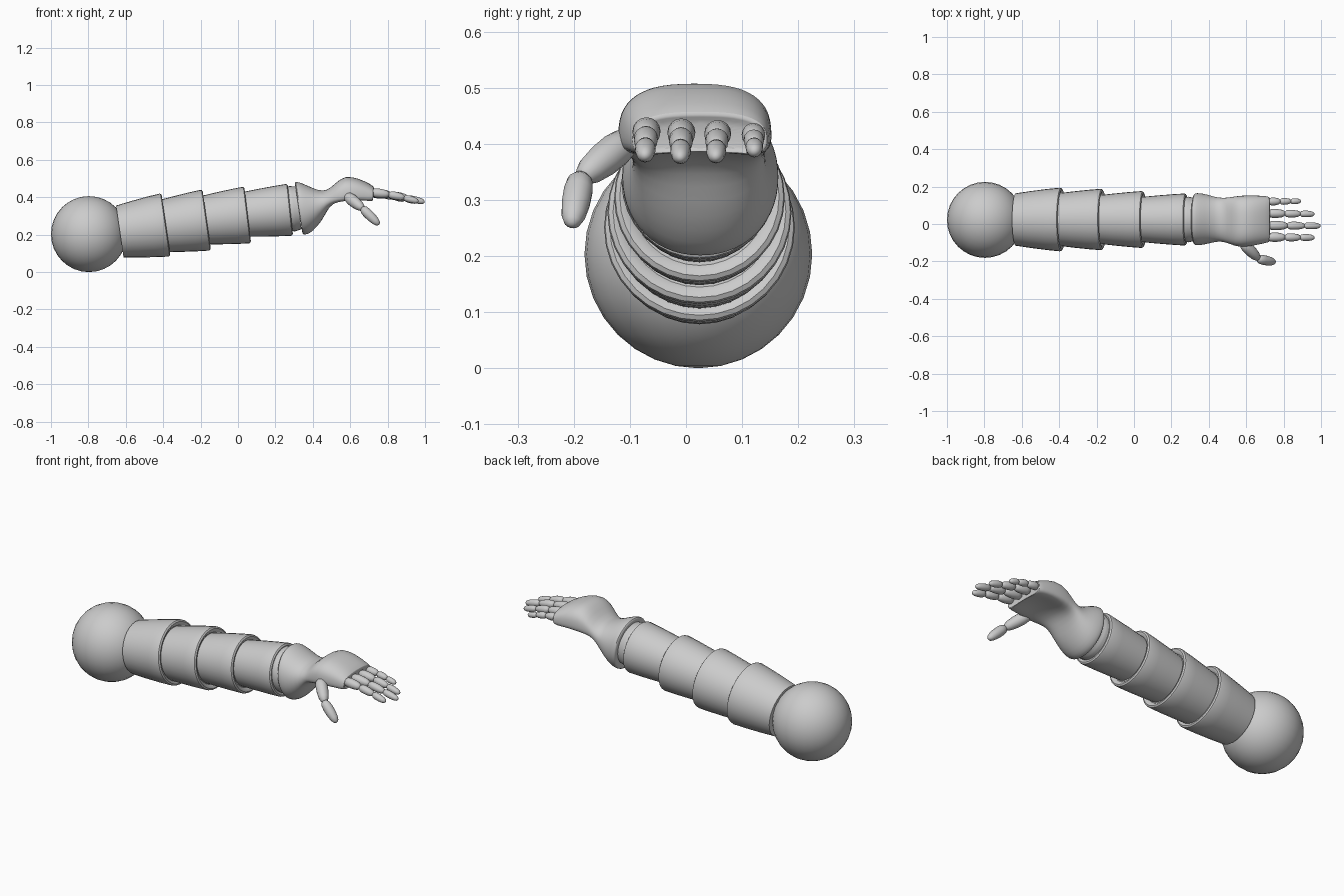
import bpy, bmesh, math
from mathutils import Vector

if "Cube" in bpy.data.objects:
    bpy.data.objects.remove(bpy.data.objects["Cube"])


def finish(name, bm, angle=40):
    bmesh.ops.recalc_face_normals(bm, faces=bm.faces[:])
    me = bpy.data.meshes.new(name)
    bm.to_mesh(me)
    bm.free()
    ob = bpy.data.objects.new(name, me)
    bpy.context.collection.objects.link(ob)
    bpy.ops.object.select_all(action='DESELECT')
    ob.select_set(True)
    bpy.context.view_layer.objects.active = ob
    bpy.ops.object.shade_smooth_by_angle(angle=math.radians(angle))
    return ob


def loft(bm, rings):
    """Join rings of points with quads and close both ends."""
    loops = [[bm.verts.new(p) for p in ring] for ring in rings]
    n = len(loops[0])
    for a, b in zip(loops, loops[1:]):
        for i in range(n):
            j = (i + 1) % n
            bm.faces.new((a[i], a[j], b[j], b[i]))
    bm.faces.new(loops[0])
    bm.faces.new(loops[-1])


def turned(bm, p, q, profile, n):
    """Revolve (distance along axis, radius) pairs about the line p-q."""
    p, q = Vector(p), Vector(q)
    axis = (q - p).normalized()
    side = axis.cross(Vector((0, 0, 1))).normalized()
    up = side.cross(axis)
    loft(bm, [[p + axis * d + (side * math.cos(2 * math.pi * i / n)
               + up * math.sin(2 * math.pi * i / n)) * r for i in range(n)]
              for d, r in profile])


# shoulder ball
bm = bmesh.new()
bmesh.ops.create_uvsphere(bm, u_segments=32, v_segments=16, radius=0.203)
bmesh.ops.translate(bm, verts=bm.verts[:], vec=(-0.797, 0.022, 0.203))
finish("shoulder_ball", bm)

# flared arm sleeves: start x, z, radius, end x, z, radius
YC = 0.024
sleeves = [(-0.632, 0.217, 0.140, -0.390, 0.252, 0.170),
           (-0.400, 0.246, 0.141, -0.172, 0.278, 0.164),
           (-0.185, 0.277, 0.130, 0.047, 0.305, 0.152),
           (0.035, 0.308, 0.120, 0.275, 0.333, 0.139)]
for k, (x0, z0, r0, x1, z1, r1) in enumerate(sleeves):
    bm = bmesh.new()
    L = math.hypot(x1 - x0, z1 - z0)
    turned(bm, (x0, YC, z0), (x1, YC, z1),
           [(0, r0), (L * 0.35, r0 + (r1 - r0) * 0.42),
            (L * 0.7, r0 + (r1 - r0) * 0.78), (L * 0.97, r1),
            (L, r1 - 0.002), (L + 0.005, r1 - 0.01),
            (L + 0.003, r1 - 0.02), (L - 0.006, r1 - 0.03)], 32)
    finish(f"arm_sleeve_{k + 1}", bm)

# wrist neck
bm = bmesh.new()
turned(bm, (0.255, YC, 0.334), (0.33, YC, 0.344),
       [(0, 0.115), (0.035, 0.122), (0.045, 0.12), (0.07, 0.115)], 32)
finish("wrist_neck", bm)

# hand: top x, z, bottom x, z, min y, max y, height of widest point, palm hollow
hand = [(0.318, 0.43, 0.34, 0.25, -0.07, 0.12, 0.5, 0),
        (0.302, 0.472, 0.343, 0.207, -0.108, 0.158, 0.5, 0),
        (0.305, 0.484, 0.35, 0.199, -0.115, 0.166, 0.5, 0),
        (0.330, 0.481, 0.37, 0.200, -0.115, 0.166, 0.5, 0),
        (0.375, 0.461, 0.40, 0.217, -0.108, 0.160, 0.5, 0),
        (0.430, 0.436, 0.445, 0.268, -0.095, 0.143, 0.5, 0),
        (0.475, 0.434, 0.475, 0.325, -0.094, 0.140, 0.5, 0),
        (0.520, 0.474, 0.505, 0.350, -0.106, 0.142, 0.42, 0.02),
        (0.570, 0.518, 0.555, 0.353, -0.127, 0.153, 0.38, 0.035),
        (0.650, 0.500, 0.640, 0.363, -0.116, 0.154, 0.36, 0.035),
        (0.705, 0.472, 0.700, 0.361, -0.102, 0.150, 0.4, 0.025),
        (0.728, 0.456, 0.722, 0.366, -0.097, 0.146, 0.45, 0.02),
        (0.726, 0.448, 0.722, 0.372, -0.090, 0.139, 0.45, 0.015),
        (0.716, 0.440, 0.714, 0.378, -0.080, 0.130, 0.45, 0.01)]
N = 28
rings = []
for xt, zt, xb, zb, y0, y1, f, cup in hand:
    ring = []
    e = 0.75 if cup else 0.95
    for i in range(N):
        a = 2 * math.pi * i / N
        c = math.copysign(abs(math.cos(a)) ** e, math.cos(a))
        s = math.copysign(abs(math.sin(a)) ** e, math.sin(a))
        h = f + (1 - f) * s if s > 0 else f + f * s
        z = zb + (zt - zb) * h + cup * (1 - c * c) * max(0, -s)
        ring.append((xb + (xt - xb) * h, (y0 + y1) / 2 + c * (y1 - y0) / 2, z))
    rings.append(ring)
bm = bmesh.new()
loft(bm, rings)
ob = finish("hand", bm, 60)
ob.modifiers.new("smooth", 'SUBSURF').levels = 1
ob.modifiers["smooth"].render_levels = 1

# finger and thumb joints
PHALANX = [(0, 0.25), (0.03, 0.55), (0.12, 0.87), (0.3, 1.0), (0.55, 0.98),
           (0.8, 0.82), (0.93, 0.58), (0.985, 0.3), (1, 0.1)]


def digit(name, points, radii):
    bm = bmesh.new()
    for p, q, r in zip(points, points[1:], radii):
        p, q = Vector(p), Vector(q)
        p = p - (q - p) * 0.07
        L = (q - p).length
        turned(bm, p, q, [(d * L, w * r) for d, w in PHALANX], 16)
    finish(name, bm, 60)


# fingers: name, base y, tip y, tip x, base z, tip z, radius
for name, ya, yb, x, za, zb, r in [
        ("index_finger", -0.070, -0.073, 0.965, 0.425, 0.377, 0.025),
        ("middle_finger", -0.008, -0.010, 0.998, 0.423, 0.374, 0.025),
        ("ring_finger", 0.057, 0.053, 0.965, 0.421, 0.375, 0.024),
        ("little_finger", 0.120, 0.122, 0.892, 0.418, 0.385, 0.021)]:
    pts = [(0.72 + (x - 0.72) * t, ya + (yb - ya) * t, za + (zb - za) * u)
           for t, u in [(0, 0), (0.37, 0.22), (0.7, 0.58), (1, 1)]]
    digit(name, pts, (r, r * 0.86, r * 0.74))

digit("thumb", [(0.585, -0.105, 0.405), (0.668, -0.188, 0.338),
                (0.754, -0.204, 0.254)], (0.031, 0.026))
